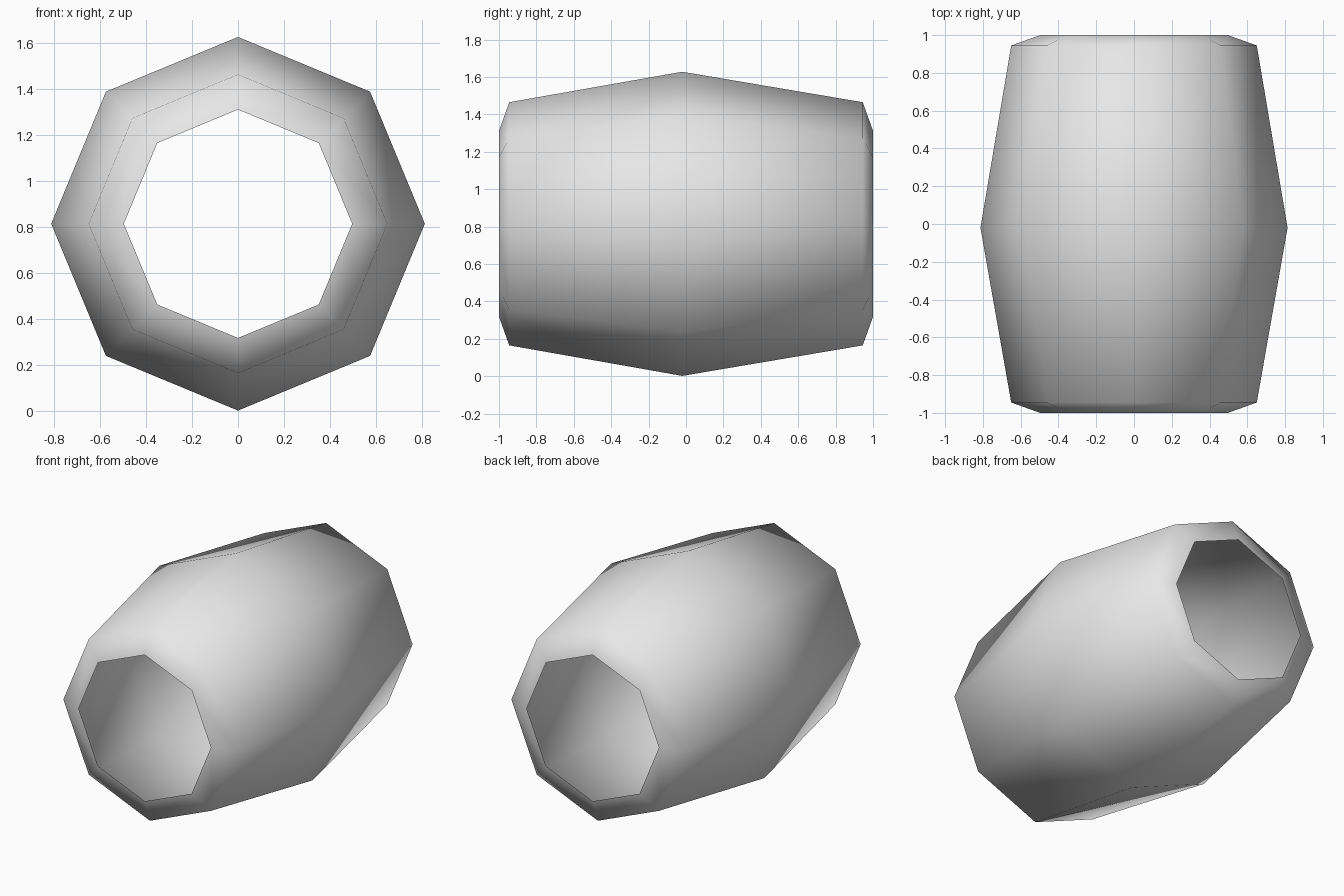
import bpy
import bmesh
import math
from mathutils import Vector

cube = bpy.data.objects.get("Cube")
if cube:
    bpy.data.objects.remove(cube, do_unlink=True)

SIDES = 8
CENTRE_Z = 0.815
# Barrel profile: (position along y, radius)
PROFILE = [(-1.0, 0.497), (-0.945, 0.65), (-0.02, 0.813), (0.945, 0.65), (1.0, 0.497)]

# Plain grey material
grey = bpy.data.materials.new("light_grey")
grey.use_nodes = True
colour = (0.8, 0.8, 0.8, 1.0)
grey.diffuse_color = colour
grey.node_tree.nodes["Principled BSDF"].inputs["Base Color"].default_value = colour

# Open barrel shell: the profile spun round the y axis
bm = bmesh.new()
verts = [bm.verts.new((r, y, 0)) for y, r in PROFILE]
edges = [bm.edges.new(pair) for pair in zip(verts, verts[1:])]
bmesh.ops.spin(bm, geom=verts + edges, cent=(0, 0, 0), axis=(0, 1, 0),
               angle=math.tau, steps=SIDES, use_merge=False)
bmesh.ops.remove_doubles(bm, verts=bm.verts[:], dist=0.001)

# Turn all faces outward
bm.normal_update()
inward = [f for f in bm.faces if f.normal.dot(f.calc_center_median()) < 0]
bmesh.ops.reverse_faces(bm, faces=inward)
bmesh.ops.translate(bm, verts=bm.verts[:], vec=Vector((0, 0, CENTRE_Z)))

for face in bm.faces:
    face.smooth = True

mesh = bpy.data.meshes.new("barrel_shell")
bm.to_mesh(mesh)
bm.free()
mesh.materials.append(grey)
barrel = bpy.data.objects.new("barrel_shell", mesh)
bpy.context.collection.objects.link(barrel)
